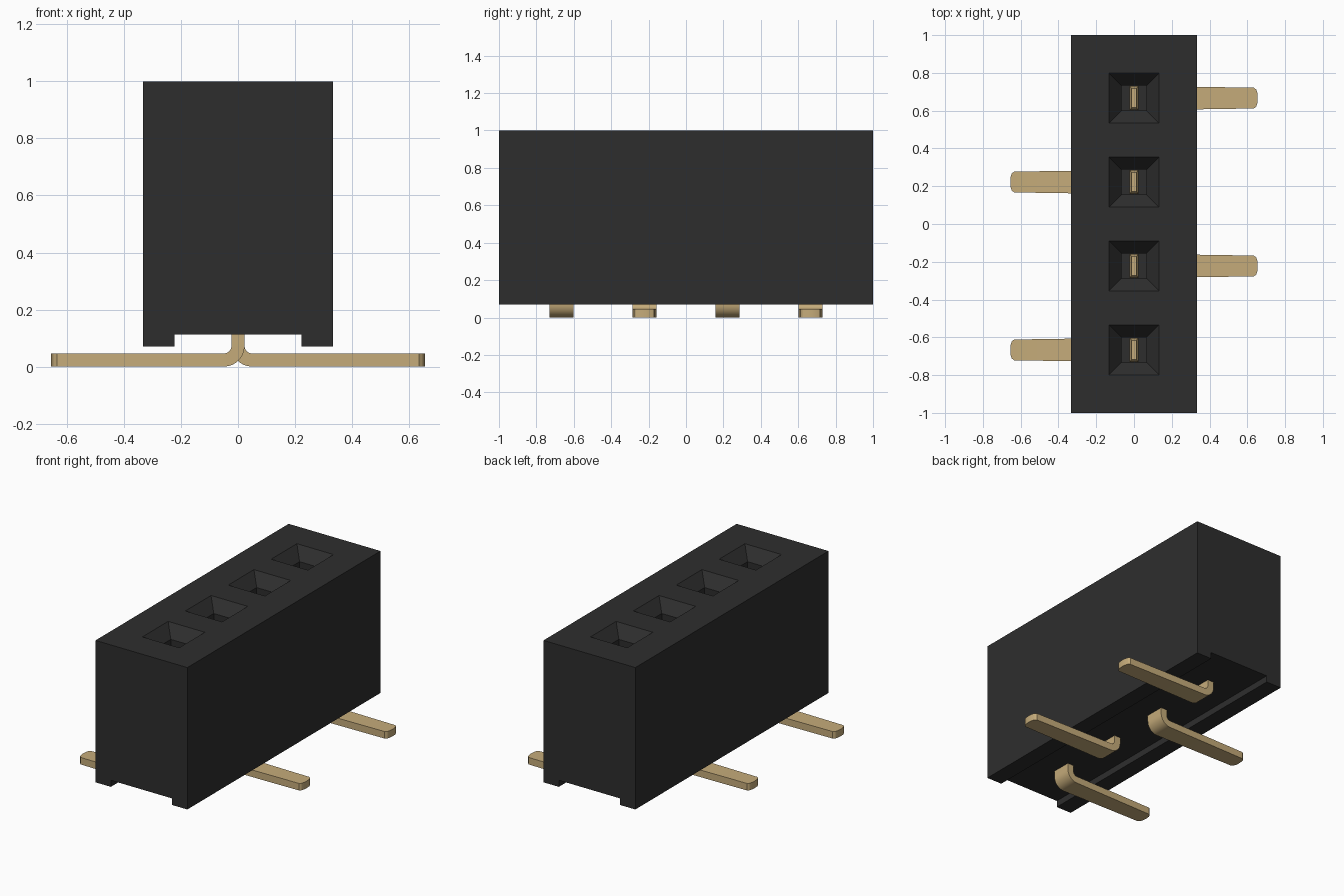
import bpy, bmesh, math
from mathutils import Matrix

if "Cube" in bpy.data.objects:
    bpy.data.objects.remove(bpy.data.objects["Cube"])

PITCH = 0.4444
ROWS = [(i - 1.5) * PITCH for i in range(4)]


def make_material(name, color):
    mat = bpy.data.materials.new(name)
    mat.use_nodes = True
    mat.diffuse_color = color
    mat.node_tree.nodes["Principled BSDF"].inputs["Base Color"].default_value = color
    return mat


black = make_material("black plastic", (0.027, 0.027, 0.027, 1))
gold = make_material("gold metal", (0.56, 0.41, 0.195, 1))


def make_object(name, bm, mat):
    bmesh.ops.recalc_face_normals(bm, faces=bm.faces)
    mesh = bpy.data.meshes.new(name)
    bm.to_mesh(mesh)
    bm.free()
    mesh.materials.append(mat)
    obj = bpy.data.objects.new(name, mesh)
    bpy.context.collection.objects.link(obj)
    return obj


def loft(bm, rings):
    """Skin a list of point rings and cap both ends."""
    loops = [[bm.verts.new(p) for p in ring] for ring in rings]
    for a, b in zip(loops, loops[1:]):
        for i in range(len(a)):
            j = (i + 1) % len(a)
            bm.faces.new((a[i], a[j], b[j], b[i]))
    bm.faces.new(loops[0])
    bm.faces.new(loops[-1])


# Housing: channel-bottomed profile extruded along y
profile = [(-0.333, 1), (-0.333, 0.07), (-0.222, 0.07), (-0.222, 0.113),
           (0.222, 0.113), (0.222, 0.07), (0.333, 0.07), (0.333, 1)]
bm = bmesh.new()
loft(bm, [[(x, y, z) for x, z in profile] for y in (-1, 1)])
housing = make_object("housing", bm, black)

# Socket cutters: funnel mouth above a square shaft
bm = bmesh.new()
for y in ROWS:
    loft(bm, [[(sx * r, y + sy * r, z) for sx, sy in ((-1, -1), (1, -1), (1, 1), (-1, 1))]
              for r, z in ((0.067, 0.3), (0.067, 0.925), (0.133, 1.0), (0.133, 1.05))])
cutter = make_object("socket_cutter", bm, black)
cutter.hide_render = True

cut = housing.modifiers.new("sockets", 'BOOLEAN')
cut.operation = 'DIFFERENCE'
cut.solver = 'EXACT'
cut.object = cutter
bpy.context.view_layer.objects.active = housing
bpy.ops.object.modifier_apply(modifier=cut.name)
bpy.data.objects.remove(cutter)


# Contacts: upright blade, rounded bend, flat foot with a rounded tip
def make_pin(name, y, direction):
    stations = [((-0.012, 0.66), (0.012, 0.66), 0.05),
                ((-0.023, 0.62), (0.023, 0.62), 0.064)]
    cx, cz, inner, outer = 0.049, 0.072, 0.026, 0.072
    for i in range(9):
        a = math.pi + i * math.pi / 16
        c, s = math.cos(a), math.sin(a)
        stations.append(((cx + outer * c, cz + outer * s),
                         (cx + inner * c, cz + inner * s), 0.064))
    for x, w in ((0.635, 0.055), (0.647, 0.045), (0.653, 0.028), (0.655, 0.01)):
        stations.append(((x, 0.0), (x, 0.046), w))
    bm = bmesh.new()
    loft(bm, [[(a[0], -w, a[1]), (b[0], -w, b[1]), (b[0], w, b[1]), (a[0], w, a[1])]
              for a, b, w in stations])
    turn = 0 if direction > 0 else math.pi
    bm.transform(Matrix.Translation((0, y, 0)) @ Matrix.Rotation(turn, 4, 'Z'))
    pin = make_object(name, bm, gold)
    bpy.ops.object.select_all(action='DESELECT')
    pin.select_set(True)
    bpy.context.view_layer.objects.active = pin
    bpy.ops.object.shade_smooth_by_angle(angle=math.radians(25))


for i, y in enumerate(ROWS):
    make_pin(f"contact_pin_{i + 1}", y, 1 if i % 2 else -1)
